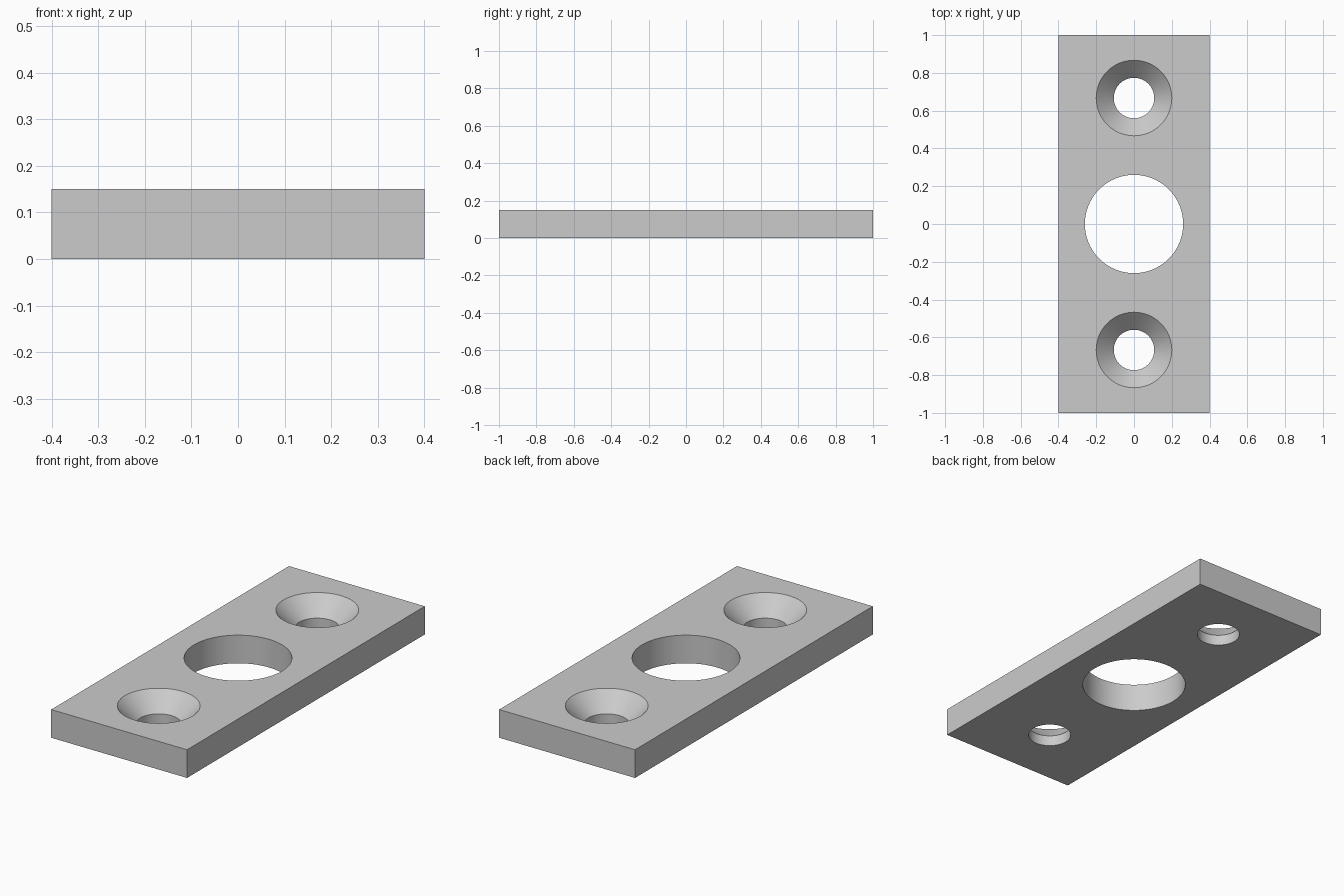
import bpy
import bmesh
import math

LENGTH, WIDTH, THICK = 2.0, 0.8, 0.15
SEGMENTS = 96

cube = bpy.data.objects.get("Cube")
if cube:
    bpy.data.objects.remove(cube, do_unlink=True)

# Single grey finish
grey = bpy.data.materials.new("plain_grey")
grey.use_nodes = True
colour = (0.6, 0.6, 0.6, 1)
grey.diffuse_color = colour
grey.node_tree.nodes["Principled BSDF"].inputs["Base Color"].default_value = colour


def add_object(name, bm):
    bmesh.ops.recalc_face_normals(bm, faces=bm.faces)
    mesh = bpy.data.meshes.new(name)
    bm.to_mesh(mesh)
    bm.free()
    mesh.materials.append(grey)
    obj = bpy.data.objects.new(name, mesh)
    bpy.context.collection.objects.link(obj)
    return obj


def lathe_cutter(name, profile, y):
    """Closed solid from stacked (radius, height) rings."""
    bm = bmesh.new()
    rings = []
    for radius, z in profile:
        ring = []
        for i in range(SEGMENTS):
            a = math.tau * i / SEGMENTS
            ring.append(bm.verts.new((radius * math.cos(a), y + radius * math.sin(a), z)))
        rings.append(ring)
    for low, high in zip(rings, rings[1:]):
        for i in range(SEGMENTS):
            j = (i + 1) % SEGMENTS
            bm.faces.new((low[i], low[j], high[j], high[i]))
    bm.faces.new(rings[0][::-1])
    bm.faces.new(rings[-1])
    obj = add_object(name, bm)
    obj.hide_render = True
    return obj


# Rectangular plate
bm = bmesh.new()
bmesh.ops.create_cube(bm, size=1)
bmesh.ops.scale(bm, vec=(WIDTH, LENGTH, THICK), verts=bm.verts)
bmesh.ops.translate(bm, vec=(0, 0, THICK / 2), verts=bm.verts)
plate = add_object("mounting_plate", bm)

# Central bore and two countersunk screw holes
BORE, SCREW, SINK, OVER = 0.26, 0.107, 0.2, 0.05
sink_start = THICK - (SINK - SCREW)
screw_profile = [(SCREW, -OVER), (SCREW, sink_start), (SINK + OVER, THICK + OVER)]
cutters = [lathe_cutter("bore_cutter", [(BORE, -OVER), (BORE, THICK + OVER)], 0)]
for side, y in (("front", -0.667), ("back", 0.667)):
    cutters.append(lathe_cutter(side + "_screw_cutter", screw_profile, y))

bpy.ops.object.select_all(action="DESELECT")
plate.select_set(True)
bpy.context.view_layer.objects.active = plate
for cutter in cutters:
    mod = plate.modifiers.new(cutter.name, "BOOLEAN")
    mod.operation = "DIFFERENCE"
    mod.solver = "EXACT"
    mod.object = cutter
    bpy.ops.object.modifier_apply(modifier=mod.name)
    bpy.data.objects.remove(cutter, do_unlink=True)

# Smooth hole walls, crisp rims
bpy.ops.object.shade_smooth_by_angle(angle=math.radians(30))
